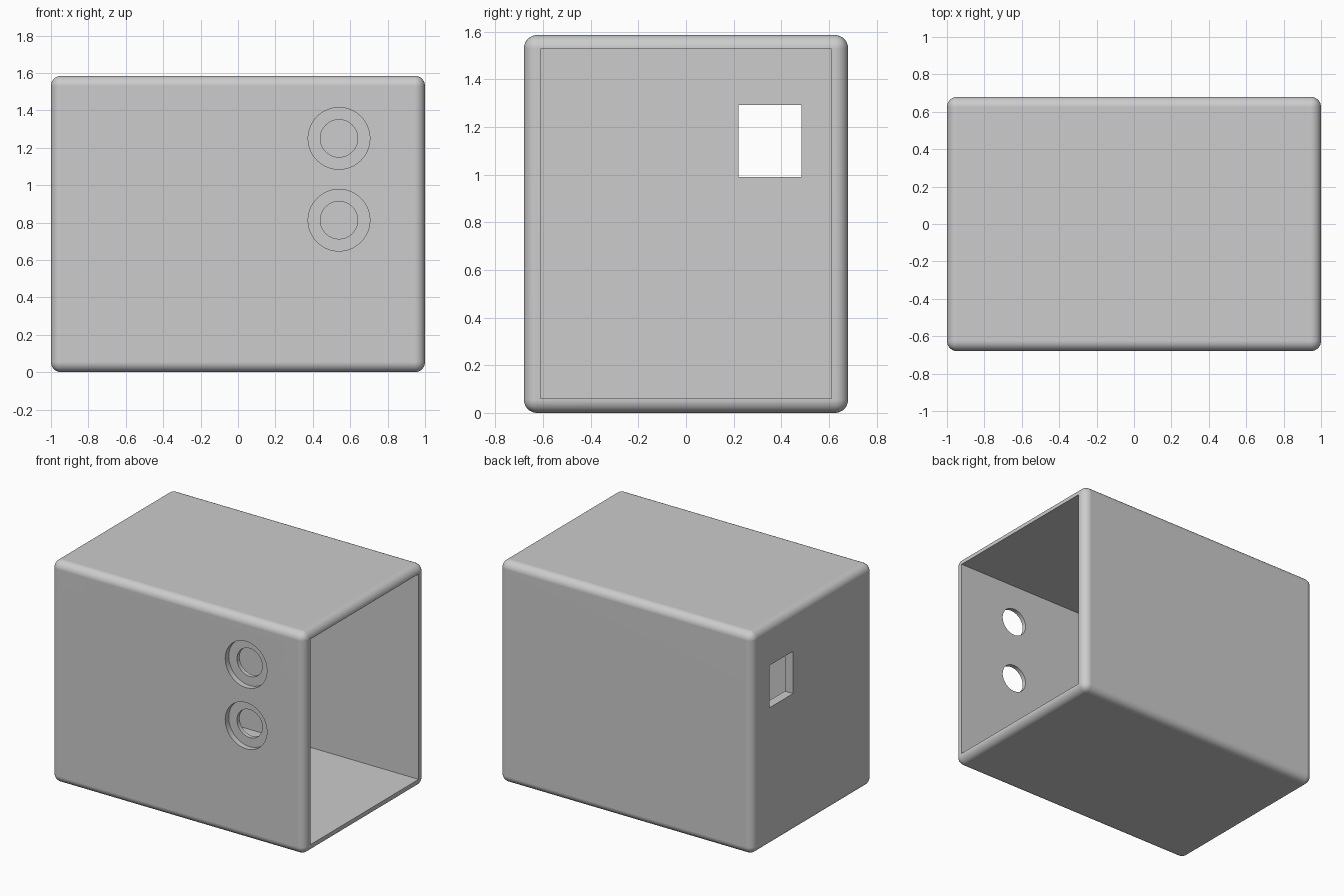
import bpy, math

default_cube = bpy.data.objects.get("Cube")
if default_cube:
    bpy.data.objects.remove(default_cube, do_unlink=True)

W, D, H = 2.0, 1.36, 1.585    # outer size
WALL = 0.07                   # front and back wall thickness
EDGE = 0.055                  # rounded edge radius

grey = bpy.data.materials.new("light_grey")
grey.use_nodes = True
colour = (0.604, 0.604, 0.604, 1)
grey.diffuse_color = colour
grey.node_tree.nodes["Principled BSDF"].inputs["Base Color"].default_value = colour


def box(name, low, high):
    """Box between two opposite corners."""
    centre = [(a + b) / 2 for a, b in zip(low, high)]
    bpy.ops.mesh.primitive_cube_add(size=1, location=centre)
    ob = bpy.context.object
    ob.name = name
    ob.scale = [b - a for a, b in zip(low, high)]
    bpy.ops.object.transform_apply(location=True, rotation=False, scale=True)
    ob.data.materials.append(grey)
    return ob


def bore(name, x, z, radius, y0, y1):
    """Round cutter running along y."""
    bpy.ops.mesh.primitive_cylinder_add(
        vertices=64, radius=radius, depth=y1 - y0,
        location=(x, (y0 + y1) / 2, z), rotation=(math.pi / 2, 0, 0))
    ob = bpy.context.object
    ob.name = name
    ob.data.materials.append(grey)
    return ob


def apply(ob, mod):
    bpy.context.view_layer.objects.active = ob
    bpy.ops.object.modifier_apply(modifier=mod.name)


def cut(ob, cutter):
    """Subtract the cutter and discard it."""
    cutter.hide_render = True
    mod = ob.modifiers.new("cut", "BOOLEAN")
    mod.operation = "DIFFERENCE"
    mod.solver = "EXACT"
    mod.object = cutter
    apply(ob, mod)
    bpy.data.objects.remove(cutter, do_unlink=True)


# Rounded outer shell
case = box("case_shell", (-W / 2, -D / 2, 0), (W / 2, D / 2, H))
bevel = case.modifiers.new("rounded_edges", "BEVEL")
bevel.width = EDGE
bevel.segments = 8
apply(case, bevel)

# Cavity, open on the left side
inner = D / 2 - WALL
cut(case, box("cavity", (-0.935, -inner, 0.06), (1.2, inner, 1.527)))

# Rectangular window in the closed side
cut(case, box("side_window", (-1.2, 0.22, 0.99), (-0.8, 0.485, 1.292)))

# Two counterbored round holes in the front
for z in (0.813, 1.25):
    cut(case, bore("counterbore", 0.54, z, 0.165, -0.9, -D / 2 + 0.04))
    cut(case, bore("through_hole", 0.54, z, 0.1, -0.9, -0.5))

# Smooth rounds with flat faces and crisp cut edges
bpy.ops.object.select_all(action="DESELECT")
case.select_set(True)
bpy.context.view_layer.objects.active = case
bpy.ops.object.shade_smooth_by_angle(angle=math.radians(30))
normals = case.modifiers.new("flat_face_normals", "WEIGHTED_NORMAL")
normals.keep_sharp = True
